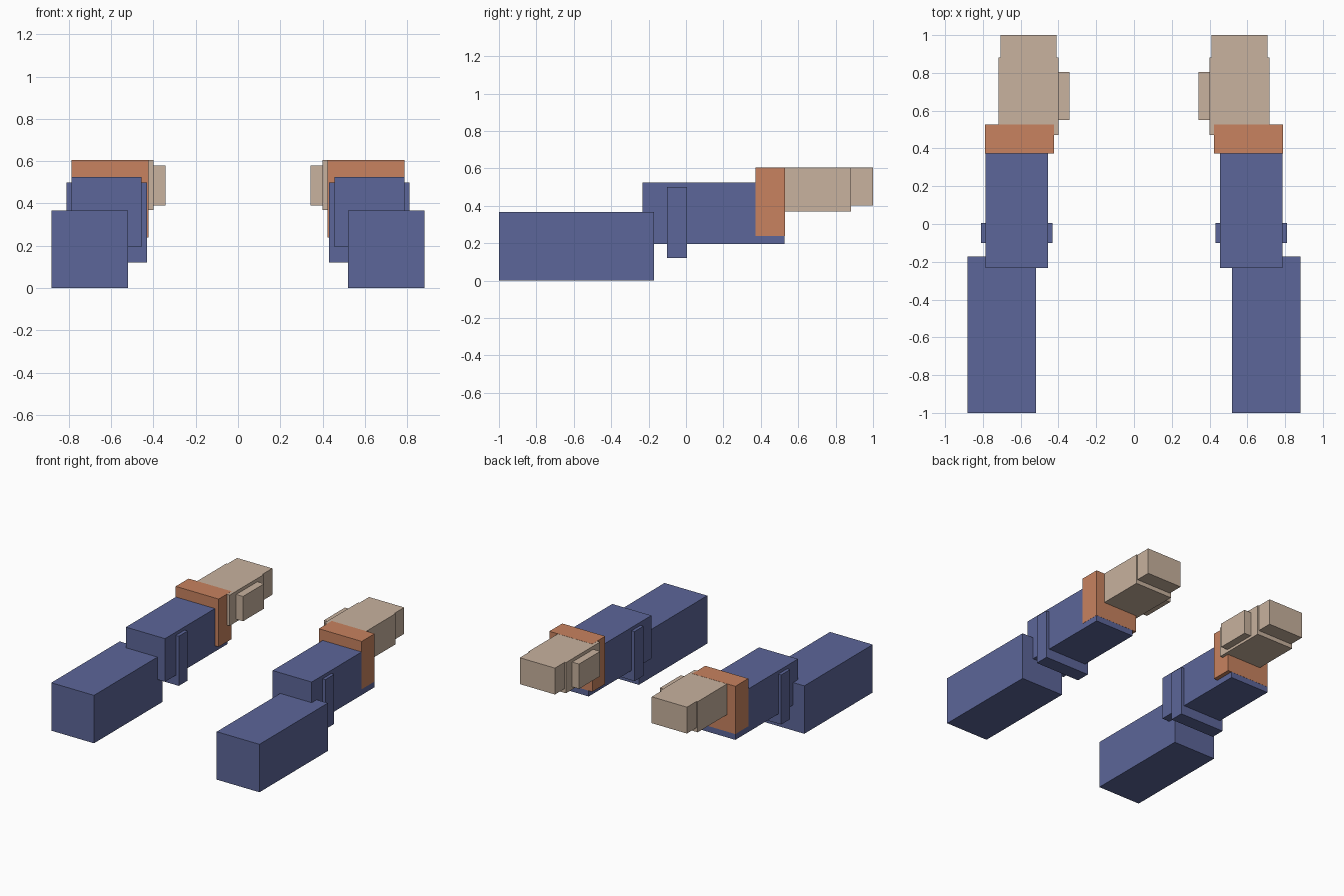
import bpy, bmesh
from mathutils import Vector

if "Cube" in bpy.data.objects:
    bpy.data.objects.remove(bpy.data.objects["Cube"])


def material(name, colour):
    m = bpy.data.materials.new(name)
    m.diffuse_color = (*colour, 1)
    m.use_nodes = True
    m.node_tree.nodes["Principled BSDF"].inputs["Base Color"].default_value = m.diffuse_color
    return m


BLUE = material("slate blue cloth", (0.107, 0.133, 0.319))
ORANGE = material("orange cuff", (0.578, 0.225, 0.115))
TAN = material("tan skin", (0.578, 0.445, 0.342))


def box_pair(name, mat, x, y, z):
    """One block on the right arm, mirrored to the left arm."""
    bm = bmesh.new()
    bmesh.ops.create_cube(bm, size=1)
    spans = (x, y, z)
    bmesh.ops.scale(bm, vec=Vector([b - a for a, b in spans]), verts=bm.verts)
    bmesh.ops.translate(bm, vec=Vector([(a + b) / 2 for a, b in spans]), verts=bm.verts)
    mesh = bpy.data.meshes.new(name)
    bm.to_mesh(mesh)
    bm.free()
    mesh.materials.append(mat)
    ob = bpy.data.objects.new(name, mesh)
    bpy.context.collection.objects.link(ob)
    mirror = ob.modifiers.new("other side", 'MIRROR')
    mirror.use_mirror_merge = False


# Sleeves
box_pair("upper_sleeve", BLUE, (0.52, 0.882), (-1.0, -0.172), (0.0, 0.367))
box_pair("lower_sleeve", BLUE, (0.456, 0.787), (-0.232, 0.527), (0.195, 0.525))
box_pair("elbow_band", BLUE, (0.431, 0.811), (-0.101, 0.006), (0.12, 0.50))

# Cuff, a hair proud of the sleeve and hand
box_pair("cuff", ORANGE, (0.424, 0.788), (0.372, 0.528), (0.24, 0.606))

# Hand
box_pair("palm", TAN, (0.40, 0.717), (0.47, 0.882), (0.37, 0.605))
box_pair("fingers", TAN, (0.41, 0.708), (0.88, 1.0), (0.403, 0.605))
box_pair("thumb", TAN, (0.342, 0.402), (0.55, 0.806), (0.39, 0.58))
